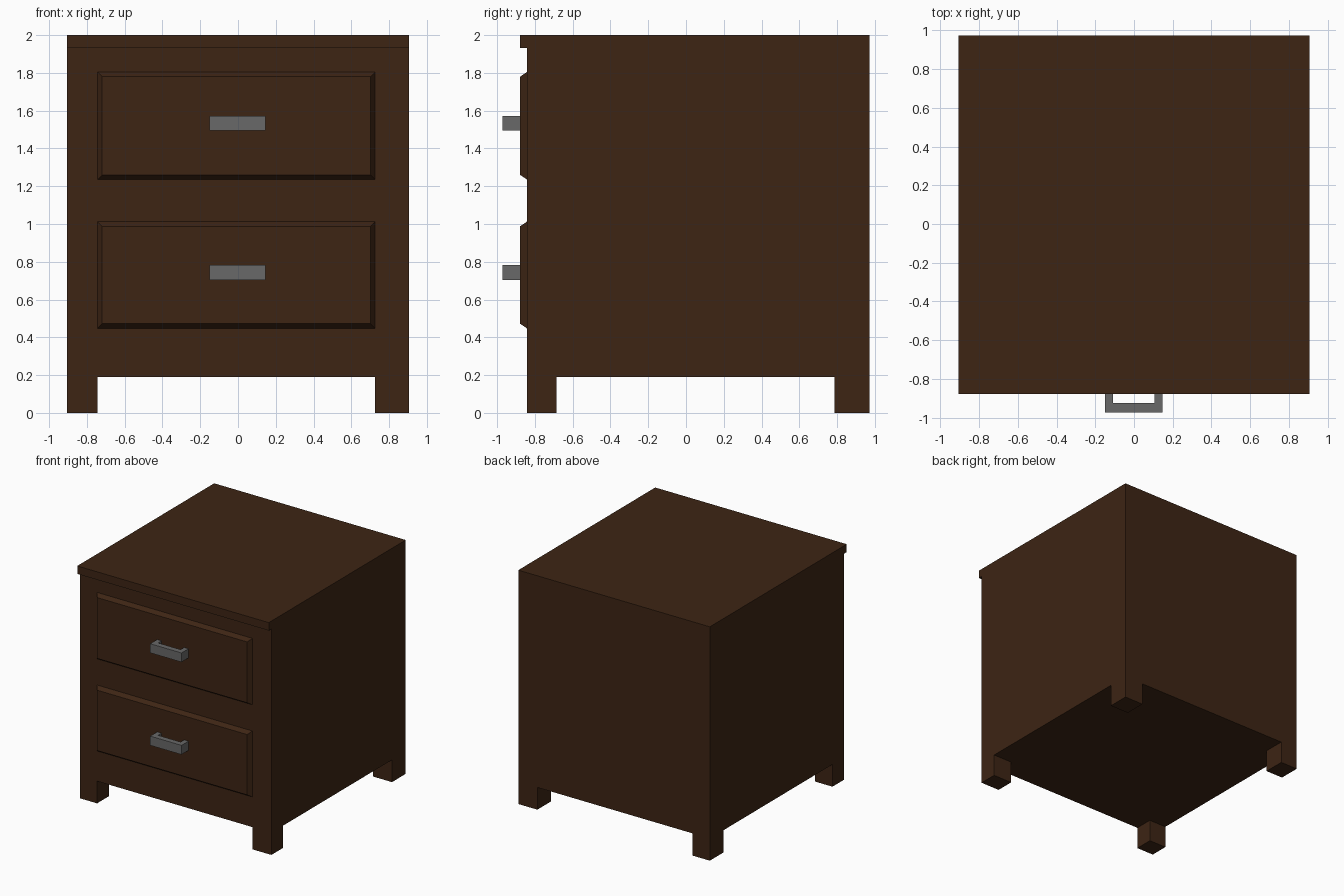
import bpy, bmesh
from mathutils import Vector

if "Cube" in bpy.data.objects:
    bpy.data.objects.remove(bpy.data.objects["Cube"])


def material(name, rgb):
    m = bpy.data.materials.new(name)
    m.diffuse_color = (*rgb, 1)
    m.use_nodes = True
    m.node_tree.nodes["Principled BSDF"].inputs["Base Color"].default_value = m.diffuse_color
    return m


WOOD = material("dark_wood", (0.047, 0.018, 0.007))
METAL = material("grey_metal", (0.14, 0.14, 0.14))


def finish(bm, name, mat):
    bmesh.ops.recalc_face_normals(bm, faces=bm.faces[:])
    mesh = bpy.data.meshes.new(name)
    bm.to_mesh(mesh)
    bm.free()
    mesh.materials.append(mat)
    obj = bpy.data.objects.new(name, mesh)
    bpy.context.collection.objects.link(obj)
    return obj


def box(lo, hi):
    bm = bmesh.new()
    bmesh.ops.create_cube(bm, size=1)
    for v in bm.verts:
        v.co = [lo[i] if v.co[i] < 0 else hi[i] for i in range(3)]
    return bm


def cut(bm, axis, value):
    no = Vector((0, 0, 0))
    no[axis] = 1
    bmesh.ops.bisect_plane(bm, geom=bm.verts[:] + bm.edges[:] + bm.faces[:],
                           plane_co=no * value, plane_no=no)


def push(bm, faces, offset):
    new = bmesh.ops.extrude_face_region(bm, geom=faces)["geom"]
    bmesh.ops.delete(bm, geom=[f for f in faces if f.is_valid], context='FACES')
    bmesh.ops.translate(bm, vec=offset,
                        verts=[g for g in new if isinstance(g, bmesh.types.BMVert)])


HALF_X, FRONT, BACK = 0.906, -0.843, 0.972
FLOOR, LIP, TOP = 0.19, 1.932, 2.0
PANEL_Y = -0.878
X0, X1 = -0.743, 0.726      # inner leg edges, also drawer sides
Y0, Y1 = -0.685, 0.787

# Carcass in one piece: legs are pulled from the bottom corners, lip from the front
bm = box((-HALF_X, FRONT, FLOOR), (HALF_X, BACK, TOP))
for axis, value in ((0, X0), (0, X1), (1, Y0), (1, Y1), (2, LIP)):
    cut(bm, axis, value)
bm.normal_update()
corners = []
for f in bm.faces:
    c = f.calc_center_median()
    if f.normal.z < -0.9 and not X0 < c.x < X1 and not Y0 < c.y < Y1:
        corners.append(f)
push(bm, corners, (0, 0, -FLOOR))
bm.normal_update()
lip = [f for f in bm.faces
       if f.normal.y < -0.9 and f.calc_center_median().z > LIP]
push(bm, lip, (0, PANEL_Y - FRONT, 0))
bmesh.ops.recalc_face_normals(bm, faces=bm.faces[:])
bmesh.ops.dissolve_limit(bm, angle_limit=0.01, verts=bm.verts[:], edges=bm.edges[:])
finish(bm, "cabinet_body_with_legs", WOOD)


# Drawer front: raised panel with a sloped border
def drawer_front(name, z0, z1, border=0.034):
    bm = box((X0, FRONT, z0), (X1, FRONT + 0.01, z1))
    bm.normal_update()
    face = [f for f in bm.faces if f.normal.y < -0.9]
    bmesh.ops.inset_region(bm, faces=face, thickness=border)
    for v in face[0].verts:
        v.co.y = PANEL_Y
    return finish(bm, name, WOOD)


# Handle: square U-shaped pull
def handle(name, z0, z1):
    xa, xb, t = -0.15, 0.146, 0.041
    back, tip, inner = PANEL_Y + 0.003, -0.972, -0.925
    profile = [(xa, back), (xa, tip), (xb, tip), (xb, back),
               (xb - t, back), (xb - t, inner), (xa + t, inner), (xa + t, back)]
    bm = bmesh.new()
    face = bm.faces.new([bm.verts.new((x, y, z0)) for x, y in profile])
    new = bmesh.ops.extrude_face_region(bm, geom=[face], use_keep_orig=True)["geom"]
    bmesh.ops.translate(bm, vec=(0, 0, z1 - z0),
                        verts=[g for g in new if isinstance(g, bmesh.types.BMVert)])
    return finish(bm, name, METAL)


for label, z0, z1, h0, h1 in (("upper", 1.236, 1.804, 1.495, 1.573),
                              ("lower", 0.448, 1.012, 0.704, 0.783)):
    drawer_front(label + "_drawer_front", z0, z1)
    handle(label + "_handle", h0, h1)
